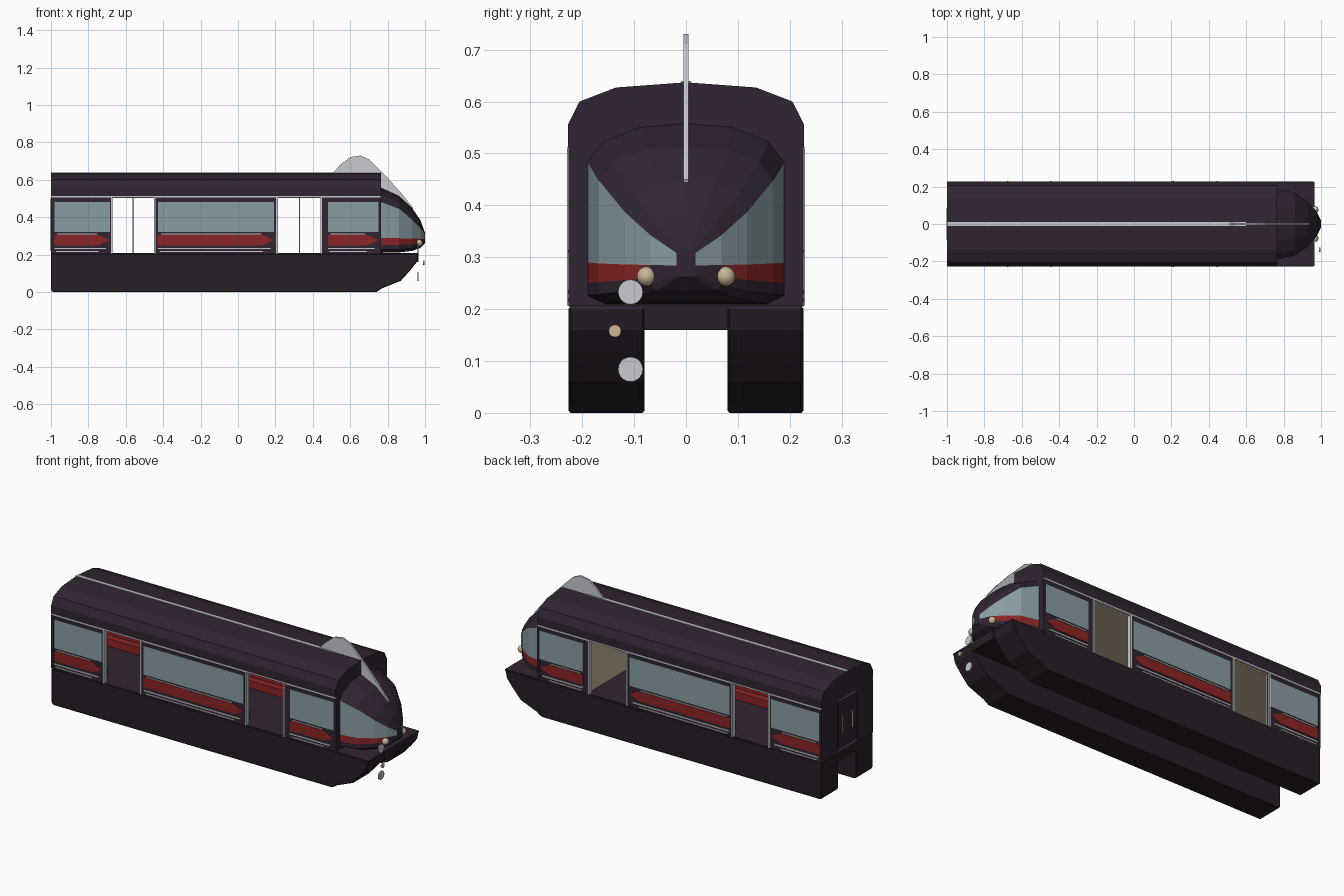
import bpy, bmesh, math

if "Cube" in bpy.data.objects:
    bpy.data.objects.remove(bpy.data.objects["Cube"])


def material(name, rgb):
    m = bpy.data.materials.new(name)
    m.use_nodes = True
    m.diffuse_color = (*rgb, 1)
    bsdf = m.node_tree.nodes["Principled BSDF"]
    bsdf.inputs["Base Color"].default_value = (*rgb, 1)
    bsdf.inputs["Roughness"].default_value = 0.6
    return m


PURPLE = material("dark purple", (0.030, 0.018, 0.032))
SKIRT = material("deep plum", (0.021, 0.013, 0.020))
GLASS = material("blue grey glass", (0.25, 0.34, 0.37))
RED = material("dark red", (0.26, 0.018, 0.018))
SILVER = material("light silver", (0.58, 0.59, 0.62))
CREAM = material("cream", (0.58, 0.47, 0.31))


def finish(name, bm, *mats):
    bmesh.ops.recalc_face_normals(bm, faces=bm.faces)
    me = bpy.data.meshes.new(name)
    bm.to_mesh(me)
    bm.free()
    ob = bpy.data.objects.new(name, me)
    bpy.context.collection.objects.link(ob)
    for m in mats:
        me.materials.append(m)
    return ob


def prism(name, outline, axis, a, b, mat):
    """Extrude an outline along x (outline is y,z) or along y (outline is x,z)."""
    bm = bmesh.new()
    place = (lambda p: (a, *p)) if axis == "x" else (lambda p: (p[0], a, p[1]))
    face = bm.faces.new([bm.verts.new(place(p)) for p in outline])
    ext = bmesh.ops.extrude_face_region(bm, geom=[face])["geom"]
    shift = (b - a, 0, 0) if axis == "x" else (0, b - a, 0)
    bmesh.ops.translate(bm, vec=shift, verts=[v for v in ext if isinstance(v, bmesh.types.BMVert)])
    return finish(name, bm, mat)


def box(name, x, y, z, mat):
    outline = [(x[0], z[0]), (x[1], z[0]), (x[1], z[1]), (x[0], z[1])]
    return prism(name, outline, "y", y[0], y[1], mat)


def disc(name, loc, radius, depth, mat):
    bpy.ops.mesh.primitive_cylinder_add(vertices=20, radius=radius, depth=depth, location=loc,
                                        rotation=(0, math.pi / 2, 0))
    ob = bpy.context.object
    ob.name = name
    ob.data.materials.append(mat)


# Underframe: two beam skirts with raked noses, joined by the floor
skirt = [(-1, 0.01), (-0.99, 0), (0.74, 0), (0.77, 0.02), (0.87, 0.06),
         (0.92, 0.115), (0.955, 0.16), (0.965, 0.205), (-1, 0.205)]
for side, s in (("right", -1), ("left", 1)):
    ob = prism(side + "_skirt", skirt, "y", s * 0.08, s * 0.226, SKIRT)
    bev = ob.modifiers.new("soft edges", "BEVEL")
    bev.width = 0.004
    bev.segments = 1
box("floor", (-1, 0.965), (-0.081, 0.081), (0.16, 0.205), SKIRT)
box("deck", (-0.995, 0.965), (-0.224, 0.224), (0.2, 0.208), PURPLE)

# Roof, ceiling and end walls
half = [(0.227, 0.51), (0.227, 0.557), (0.205, 0.60), (0.135, 0.627)]
roof = half + [(0, 0.637)] + [(-y, z) for y, z in reversed(half)]
prism("roof", roof, "x", -1, 0.765, PURPLE)
box("ceiling", (-0.98, 0.46), (-0.208, 0.208), (0.503, 0.51), CREAM)
box("rear_wall", (-1, -0.985), (-0.226, 0.226), (0.205, 0.512), PURPLE)
box("front_wall", (0.75, 0.765), (-0.226, 0.226), (0.205, 0.512), PURPLE)
box("cab_partition", (0.455, 0.465), (-0.21, 0.21), (0.207, 0.505), CREAM)
box("roof_stripe", (-1, 0.6), (-0.01, 0.01), (0.63, 0.640), SILVER)

# Side walls with windows, pointed red bands, trims and benches
sections = {"rear": (-1, -0.67), "middle": (-0.445, 0.208), "front": (0.445, 0.765)}
for side, s in (("right", -1), ("left", 1)):
    wall, pane, trim = [(s * i, s * o) for i, o in ((0.21, 0.223), (0.208, 0.2255), (0.215, 0.2275))]
    for part, (a, b) in sections.items():
        tag = side + "_" + part
        box(tag + "_wall", (a, b), wall, (0.205, 0.512), PURPLE)
        lo = a + (0.035 if part == "front" else 0.018)
        hi = b - 0.015
        box(tag + "_window", (lo, hi), pane, (0.322, 0.482), GLASS)
        band = [(lo, 0.25), (hi - 0.06, 0.25), (hi, 0.278), (hi - 0.06, 0.306), (lo, 0.306)]
        prism(tag + "_red_band", band, "y", *pane, RED)
        box(tag + "_upper_trim", (lo + 0.015, hi - 0.07), trim, (0.309, 0.314), SILVER)
        box(tag + "_lower_trim", (lo, hi - 0.02), trim, (0.230, 0.237), SILVER)
        box(tag + "_sill_trim", (lo + 0.01, hi - 0.06), trim, (0.215, 0.220), SILVER)
        if part != "front":
            box(tag + "_seat", (a + 0.03, b - 0.03), (s * 0.15, s * 0.207), (0.207, 0.25), RED)
            box(tag + "_seat_back", (a + 0.03, b - 0.03), (s * 0.19, s * 0.207), (0.25, 0.315), RED)
    box(side + "_gutter", (-1, 0.765), (s * 0.215, s * 0.2285), (0.505, 0.513), SILVER)
    # Door frames on both edges of each opening
    for i, x in enumerate((-0.675, -0.445, 0.208, 0.445)):
        box(f"{side}_door_jamb_{i}", (x - 0.005, x + 0.005), (s * 0.205, s * 0.229), (0.207, 0.508), SILVER)

# Grab poles in the doorways
for name, x in (("rear_pole", -0.56), ("front_pole", 0.328)):
    box(name, (x - 0.003, x + 0.003), (-0.003, 0.003), (0.207, 0.505), SILVER)

# Rear door: thin frame and two handles
for s in (-1, 1):
    box("rear_door_edge", (-1.002, -0.998), (s * 0.082, s * 0.085), (0.22, 0.5), SKIRT)
    box("rear_door_handle", (-1.003, -0.998), (s * 0.04, s * 0.046), (0.31, 0.40), CREAM)
for z in (0.22, 0.497):
    box("rear_door_rail", (-1.002, -0.998), (-0.085, 0.085), (z, z + 0.003), SILVER)

# Nose: lofted half rings; columns are x, half width, keel, red bottom, red top, glass top, crown
stations = [(0.76, 0.190, 0.210, 0.250, 0.290, 0.485, 0.560),
            (0.86, 0.168, 0.212, 0.252, 0.288, 0.448, 0.514),
            (0.93, 0.118, 0.220, 0.256, 0.286, 0.387, 0.450),
            (0.975, 0.068, 0.236, 0.262, 0.285, 0.342, 0.385),
            (1.0, 0.018, 0.262, 0.272, 0.284, 0.308, 0.316)]
bm = bmesh.new()
rings = []
for x, w, keel, r0, r1, top, crown in stations:
    rise = crown - top
    side = [(0.83 * w, keel), (w, keel + 0.4 * (r0 - keel)), (w, r0), (w, r1),
            (w, (r1 + top) / 2), (w, top), (0.84 * w, top + 0.53 * rise), (0.47 * w, top + 0.9 * rise)]
    ring = side + [(0, crown)] + [(-y, z) for y, z in reversed(side)]
    rings.append([bm.verts.new((x, y, z)) for y, z in ring])
n = len(rings[0])
for k in range(len(rings) - 1):
    for j in range(n):
        f = bm.faces.new((rings[k][j], rings[k][(j + 1) % n], rings[k + 1][(j + 1) % n], rings[k + 1][j]))
        strip = min(j, n - 2 - j)
        if j < n - 1:
            f.material_index = {2: 2, 3: 1, 4: 1}.get(strip, 0)
        if k == len(rings) - 2 and strip == 2:
            f.material_index = 0
bm.faces.new(rings[-1])
bm.faces.new(rings[0])
finish("nose", bm, PURPLE, GLASS, RED)

# Crest fin over the roof and nose
fin = [(0.50, 0.63), (0.55, 0.682), (0.60, 0.722), (0.655, 0.73), (0.70, 0.71), (0.80, 0.61),
       (0.88, 0.52), (0.937, 0.45), (0.93, 0.435), (0.85, 0.50), (0.76, 0.55), (0.70, 0.63)]
prism("crest_fin", fin, "y", -0.005, 0.005, SILVER)

# Headlights and the loose lamp discs
for s in (-1, 1):
    bpy.ops.mesh.primitive_uv_sphere_add(segments=12, ring_count=8, radius=0.019, location=(0.968, s * 0.076, 0.263))
    ob = bpy.context.object
    ob.name = "headlight"
    ob.data.materials.append(CREAM)
    bpy.ops.object.shade_smooth_by_angle()
disc("upper_lamp_disc", (0.962, -0.107, 0.233), 0.024, 0.007, SILVER)
disc("lower_lamp_disc", (0.962, -0.107, 0.084), 0.024, 0.007, SILVER)
disc("small_lamp_disc", (0.993, -0.137, 0.158), 0.012, 0.009, CREAM)
